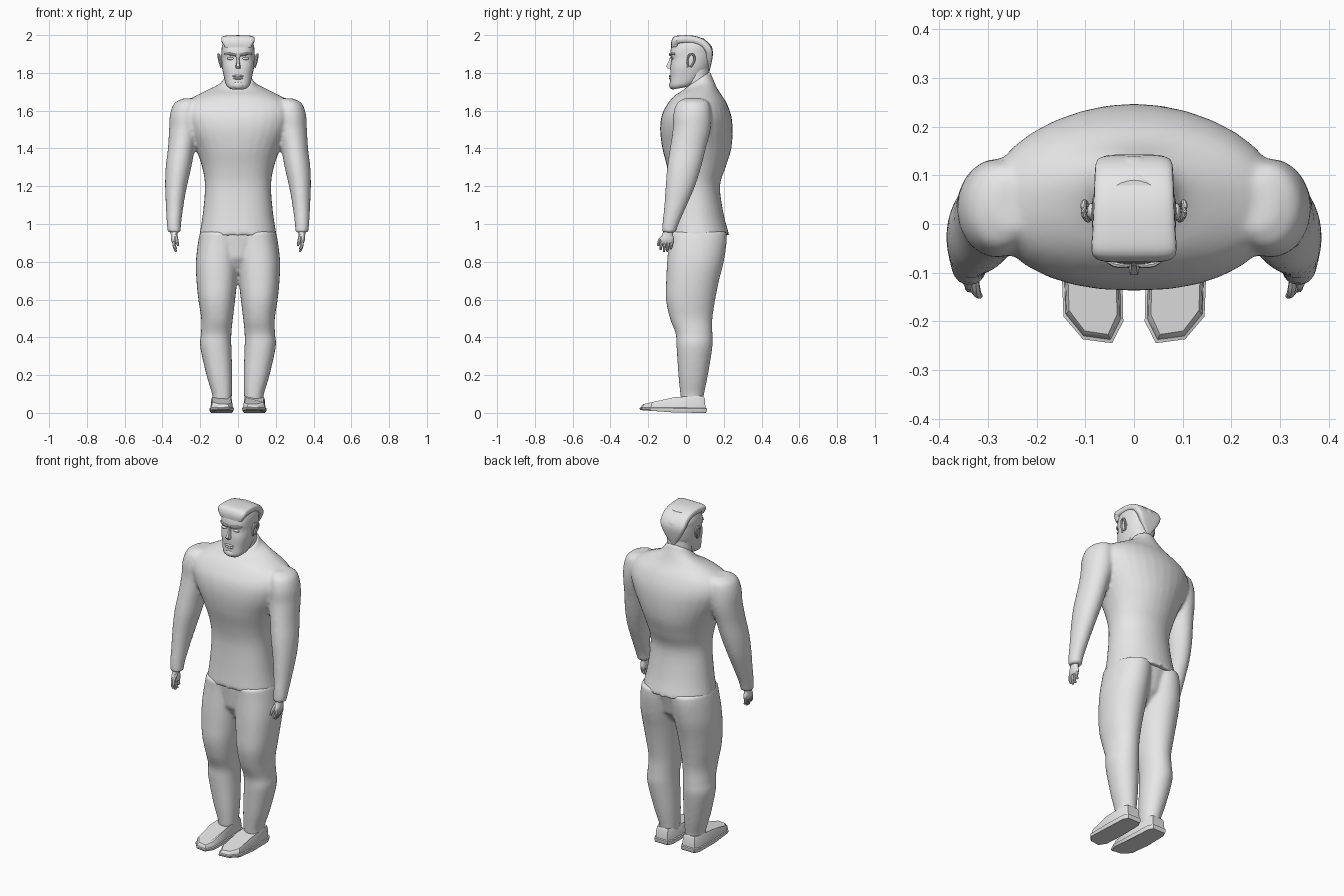
import bpy, bmesh, math
from mathutils import Vector

cube = bpy.data.objects.get("Cube")
if cube:
    bpy.data.objects.remove(cube)

grey = bpy.data.materials.new("plain grey")
grey.use_nodes = True
grey.diffuse_color = (0.8, 0.8, 0.8, 1)
grey.node_tree.nodes["Principled BSDF"].inputs["Base Color"].default_value = (0.8, 0.8, 0.8, 1)


def smooth_rows(rows, steps=4):
    """Catmull-Rom interpolation between rows of section numbers."""
    out = []
    for i in range(len(rows) - 1):
        a, b, c, d = (rows[max(i - 1, 0)], rows[i], rows[i + 1], rows[min(i + 2, len(rows) - 1)])
        for k in range(steps):
            t = k / steps
            out.append([q + t / 2 * (r - p + t * (2 * p - 5 * q + 4 * r - s + t * (3 * (q - r) + s - p)))
                        for p, q, r, s in zip(a, b, c, d)])
    return out + [rows[-1]]


def power(v, e):
    return math.copysign(abs(v) ** e, v)


def section(zf, zb, x0, x1, yf, yb, pf=2.0, n=32):
    """Rounded level section; zf and zb allow a tilt from front to back."""
    ring = []
    for i in range(n):
        a = 2 * math.pi * i / n
        c, s = math.cos(a), math.sin(a)
        e = 2 / pf if s < 0 else 1.0
        t = power(s, e)
        ring.append(Vector(((x0 + x1) / 2 + (x1 - x0) / 2 * power(c, e),
                            (yf + yb) / 2 + (yb - yf) / 2 * t,
                            (zf + zb) / 2 + (zb - zf) / 2 * t)))
    return ring


def loft(bm, rings, side=1):
    """Skin closed rings and cap both ends; side=-1 mirrors."""
    loops = [[bm.verts.new((p.x * side, p.y, p.z)) for p in r] for r in rings]
    n = len(loops[0])
    for a, b in zip(loops, loops[1:]):
        for i in range(n):
            bm.faces.new((a[i], a[(i + 1) % n], b[(i + 1) % n], b[i]))
    bm.faces.new(loops[0][::-1])
    bm.faces.new(loops[-1])


def tube(bm, points, side=1, n=8):
    """Round tube through (x, y, z, radius) points."""
    rows = smooth_rows(points, 3)
    rings = []
    for i, r in enumerate(rows):
        a, b = rows[max(i - 1, 0)], rows[min(i + 1, len(rows) - 1)]
        d = (Vector(b[:3]) - Vector(a[:3])).normalized()
        u = d.cross(Vector((0.3, 1, 0.1))).normalized()
        v = d.cross(u)
        rings.append([Vector(r[:3]) + r[3] * (u * math.cos(t) + v * math.sin(t))
                      for t in (2 * math.pi * k / n for k in range(n))])
    loft(bm, rings, side)


def blob(bm, centre, size, side=1):
    made = bmesh.ops.create_uvsphere(bm, u_segments=16, v_segments=10, radius=1)["verts"]
    for v in made:
        v.co = Vector(((centre[0] + v.co.x * size[0]) * side,
                       centre[1] + v.co.y * size[1], centre[2] + v.co.z * size[2]))


def finish(name, bm, voxel=0, relax=5, angle=40):
    bmesh.ops.recalc_face_normals(bm, faces=bm.faces)
    mesh = bpy.data.meshes.new(name)
    bm.to_mesh(mesh)
    bm.free()
    ob = bpy.data.objects.new(name, mesh)
    bpy.context.collection.objects.link(ob)
    mesh.materials.append(grey)
    bpy.ops.object.select_all(action="DESELECT")
    ob.select_set(True)
    bpy.context.view_layer.objects.active = ob
    bpy.ops.object.shade_smooth_by_angle(angle=math.radians(angle))
    if voxel:
        fuse = ob.modifiers.new("fuse", "REMESH")
        fuse.mode, fuse.voxel_size, fuse.use_smooth_shade = "VOXEL", voxel, True
        ease = ob.modifiers.new("ease", "SMOOTH")
        ease.factor, ease.iterations = 0.5, relax
    return ob


# Sweater: torso and both sleeves fused
bm = bmesh.new()
torso = [(.94, .94, .205, -.10, .23), (1.05, 1.05, .187, -.09, .2), (1.2, 1.2, .175, -.085, .18),
         (1.3, 1.3, .19, -.10, .21), (1.4, 1.4, .225, -.125, .24), (1.5, 1.5, .275, -.137, .247),
         (1.58, 1.58, .30, -.127, .238), (1.64, 1.65, .275, -.095, .21), (1.68, 1.71, .19, -.06, .17),
         (1.705, 1.765, .10, -.02, .145), (1.715, 1.81, .078, -.01, .127)]
loft(bm, [section(zf, zb, -w, w, f, b, 2.4) for zf, zb, w, f, b in smooth_rows(torso)])
sleeve = [(1.665, .25, .04, .04, .05), (1.64, .272, .037, .065, .085), (1.58, .28, .033, .08, .1),
          (1.5, .285, .03, .08, .1), (1.4, .3, .01, .071, .095), (1.3, .315, -.01, .068, .09),
          (1.2, .328, -.03, .058, .078), (1.1, .335, -.055, .047, .06),
          (1.0, .339, -.082, .038, .043), (.955, .337, -.09, .035, .037)]
for side in (1, -1):
    loft(bm, [section(z, z, x - rx, x + rx, y - ry, y + ry)
              for z, x, y, rx, ry in smooth_rows(sleeve)], side)
finish("sweater", bm, 0.01)

# Trousers: both legs fused to a hip block
bm = bmesh.new()
leg = [(.96, -.01, .2, -.09, .215), (.9, -.01, .212, -.092, .215), (.8, -.005, .223, -.1, .2),
       (.7, .004, .22, -.105, .175), (.6, .015, .21, -.106, .155), (.5, .027, .195, -.085, .14),
       (.42, .035, .196, -.055, .14), (.35, .035, .2, -.05, .14), (.2, .03, .167, -.04, .116),
       (.1, .032, .137, -.03, .096), (.06, .035, .135, -.025, .09)]
for side in (1, -1):
    loft(bm, [section(z, z, x0, x1, f, b, 2.3) for z, x0, x1, f, b in smooth_rows(leg)], side)
loft(bm, [section(z, z, -w, w, f, b) for z, w, f, b in
          ((.74, .05, -.03, .1), (.82, .13, -.08, .17), (.95, .19, -.092, .205))])
finish("trousers", bm, 0.009)

# Shoes: angular outline, narrow sole rim, upper sloping to the toe
outline = [(.022, -.20), (.045, -.245), (.105, -.237), (.145, -.19), (.15, -.06),
           (.145, .08), (.13, .11), (.045, .11), (.03, .08), (.025, -.06)]


def shoe_level(inset, low, high):
    ring = []
    for x, y in outline:
        y2 = -.065 + (y + .065) * (1 - inset)
        t = min(max((y2 + .245) / .215, 0), 1)
        ring.append(Vector((.087 + (x - .087) * (1 - inset * 2), y2, low + (high - low) * t)))
    return ring


for side, label in ((1, "left"), (-1, "right")):
    bm = bmesh.new()
    loft(bm, [shoe_level(.03, .015, .0), shoe_level(0, .02, .01), shoe_level(0, .027, .024),
              shoe_level(.04, .03, .027), shoe_level(.06, .037, .075),
              shoe_level(.10, .042, .09)], side)
    finish(label + "_shoe", bm, angle=30)

# Hands: flattened palm, four fingers and a thumb
for side, label in ((1, "left"), (-1, "right")):
    bm = bmesh.new()
    palm = [(.975, .336, -.092, .022, .026), (.945, .338, -.097, .018, .028),
            (.92, .338, -.1, .017, .036), (.9, .336, -.1, .013, .034)]
    loft(bm, [section(z, z, x - rx, x + rx, y - ry, y + ry)
              for z, x, y, rx, ry in smooth_rows(palm)], side)
    for k in range(4):
        y = -.127 + .018 * k
        drop = (.0, .012, .01, -.004)[k]
        tube(bm, [(.338, y, .91, .010), (.338, y - .005, .885, .009),
                  (.328, y - .008, .865 - drop, .006)], side)
    tube(bm, [(.33, -.11, .94, .011), (.325, -.138, .915, .010), (.317, -.148, .885, .006)], side)
    finish(label + "_hand", bm)

# Head: skull, neck, brow, nose, lips, eyes and ears
bm = bmesh.new()
skull = [(1.712, 1.73, .045, -.072, .03), (1.73, 1.745, .063, -.084, .06), (1.775, 1.78, .074, -.083, .1),
         (1.83, 1.83, .085, -.083, .125), (1.875, 1.875, .087, -.077, .136),
         (1.905, 1.905, .087, -.083, .139), (1.94, 1.94, .085, -.077, .136), (1.985, 1.985, .07, -.06, .09)]
loft(bm, [section(zf, zb, -w, w, f, b, 2.8) for zf, zb, w, f, b in smooth_rows(skull)])
loft(bm, [section(zf, zb, -w, w, f, b) for zf, zb, w, f, b in
          ((1.62, 1.66, .08, 0, .14), (1.72, 1.78, .07, 0, .122), (1.79, 1.83, .07, 0, .122))])
nose = [(1.885, .009, -.084), (1.86, .010, -.092), (1.835, .016, -.105), (1.822, .015, -.095)]
loft(bm, [[Vector((-w, -.07, z)), Vector((-w * .5, y, z)), Vector((w * .5, y, z)),
           Vector((w, -.07, z))] for z, w, y in nose])
blob(bm, (0, -.083, 1.783), (.03, .008, .006))
blob(bm, (0, -.082, 1.771), (.026, .009, .006))
blob(bm, (0, -.075, 1.735), (.032, .015, .02))
for side in (1, -1):
    blob(bm, (.04, -.073, 1.876), (.019, .009, .007), side)
    tube(bm, [(.01, -.083, 1.893, .006), (.04, -.082, 1.9, .007), (.07, -.06, 1.9, .005)], side)
    blob(bm, (.088, .025, 1.865), (.009, .018, .034), side)
    tube(bm, [(.09, .01, 1.83, .004), (.095, .008, 1.865, .005), (.102, .018, 1.895, .006),
              (.104, .04, 1.895, .006), (.1, .045, 1.865, .005), (.09, .025, 1.83, .005)], side)
finish("head", bm)

# Hair: flat-topped strip running from the brow to a point at the nape
bm = bmesh.new()
strip = [(-.078, 1.935, .07), (-.078, 1.965, .084), (-.062, 1.992, .088), (-.02, 1.999, .086),
         (.05, 1.995, .083), (.11, 1.968, .081), (.141, 1.92, .077), (.138, 1.865, .055), (.122, 1.8, .01)]
rows = smooth_rows(strip, 3)
rings = []
for i, (y, z, w) in enumerate(rows):
    a, b = rows[max(i - 1, 0)], rows[min(i + 1, len(rows) - 1)]
    inward = Vector((0, b[1] - a[1], -(b[0] - a[0]))).normalized()
    depth = min(.045, .015 + w * .35)
    rings.append([Vector((w * power(math.cos(t), .5), y, z)) + inward * depth * (1 - power(math.sin(t), .5)) * .5
                  for t in (2 * math.pi * k / 24 for k in range(24))])
loft(bm, rings)
finish("hair", bm)
